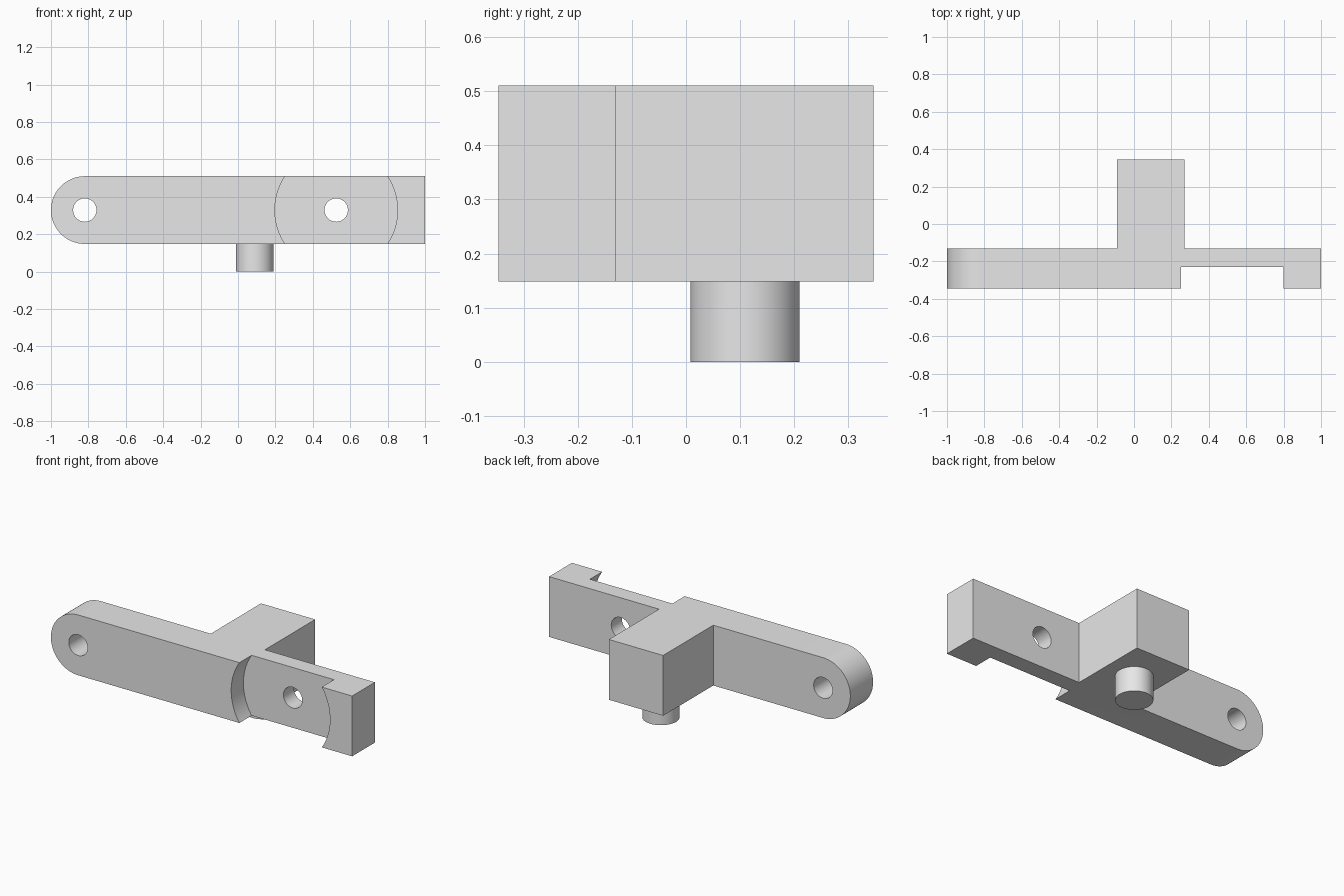
import bpy, bmesh, math

cube = bpy.data.objects.get("Cube")
if cube:
    bpy.data.objects.remove(cube, do_unlink=True)

grey = bpy.data.materials.new("plain grey")
grey.use_nodes = True
colour = (0.8, 0.8, 0.8, 1)
grey.diffuse_color = colour
grey.node_tree.nodes["Principled BSDF"].inputs["Base Color"].default_value = colour

BOTTOM, TOP = 0.148, 0.51
MID, HALF = (BOTTOM + TOP) / 2, (TOP - BOTTOM) / 2
FRONT, BACK, DEPTH = -0.346, -0.13, 0.346
END_X, HOLE_X = -1 + HALF, 0.525


def prism(name, points, axis, start, end):
    """Extrude a closed outline along y (points are x, z) or z (points are x, y)."""
    bm = bmesh.new()
    place = (lambda u, v: (u, start, v)) if axis == "y" else (lambda u, v: (u, v, start))
    face = bm.faces.new([bm.verts.new(place(u, v)) for u, v in points])
    extruded = bmesh.ops.extrude_face_region(bm, geom=[face])
    moved = [v for v in extruded["geom"] if isinstance(v, bmesh.types.BMVert)]
    offset = (0, end - start, 0) if axis == "y" else (0, 0, end - start)
    bmesh.ops.translate(bm, verts=moved, vec=offset)
    bmesh.ops.recalc_face_normals(bm, faces=bm.faces)
    mesh = bpy.data.meshes.new(name)
    bm.to_mesh(mesh)
    bm.free()
    mesh.materials.append(grey)
    obj = bpy.data.objects.new(name, mesh)
    bpy.context.collection.objects.link(obj)
    return obj


def arc(x, y, radius, start=0, sweep=360, steps=64):
    count = steps if sweep == 360 else steps + 1
    angles = [math.radians(start + sweep * i / steps) for i in range(count)]
    return [(x + radius * math.cos(a), y + radius * math.sin(a)) for a in angles]


def combine(target, other, operation):
    other.hide_render = True
    bpy.context.view_layer.objects.active = target
    mod = target.modifiers.new(other.name, "BOOLEAN")
    mod.operation, mod.solver, mod.object = operation, "EXACT", other
    bpy.ops.object.modifier_apply(modifier=mod.name)
    bpy.data.objects.remove(other, do_unlink=True)


# Long arm with one rounded end
outline = [(1, BOTTOM), (1, TOP)] + arc(END_X, MID, HALF, 90, 180)
bracket = prism("bracket_arm", outline, "y", FRONT, BACK)

# Rear block, flush with the arm above and below
block = [(-0.09, -0.2), (0.27, -0.2), (0.27, DEPTH), (-0.09, DEPTH)]
combine(bracket, prism("rear_block", block, "z", BOTTOM, TOP), "UNION")

# Round pocket in the front face and the two through holes
combine(bracket, prism("pocket_cutter", arc(HOLE_X, MID, 0.328, steps=128),
                       "y", FRONT - 0.1, -0.23), "DIFFERENCE")
for x in (END_X, HOLE_X):
    combine(bracket, prism("hole_cutter", arc(x, MID, 0.0625),
                           "y", FRONT - 0.1, BACK + 0.1), "DIFFERENCE")

# Peg below the block
peg = prism("lower_peg", arc(0.09, 0.109, 0.101), "z", 0, BOTTOM)

for obj in (bracket, peg):
    bpy.ops.object.select_all(action="DESELECT")
    obj.select_set(True)
    bpy.context.view_layer.objects.active = obj
    bpy.ops.object.shade_smooth_by_angle(angle=math.radians(30))
